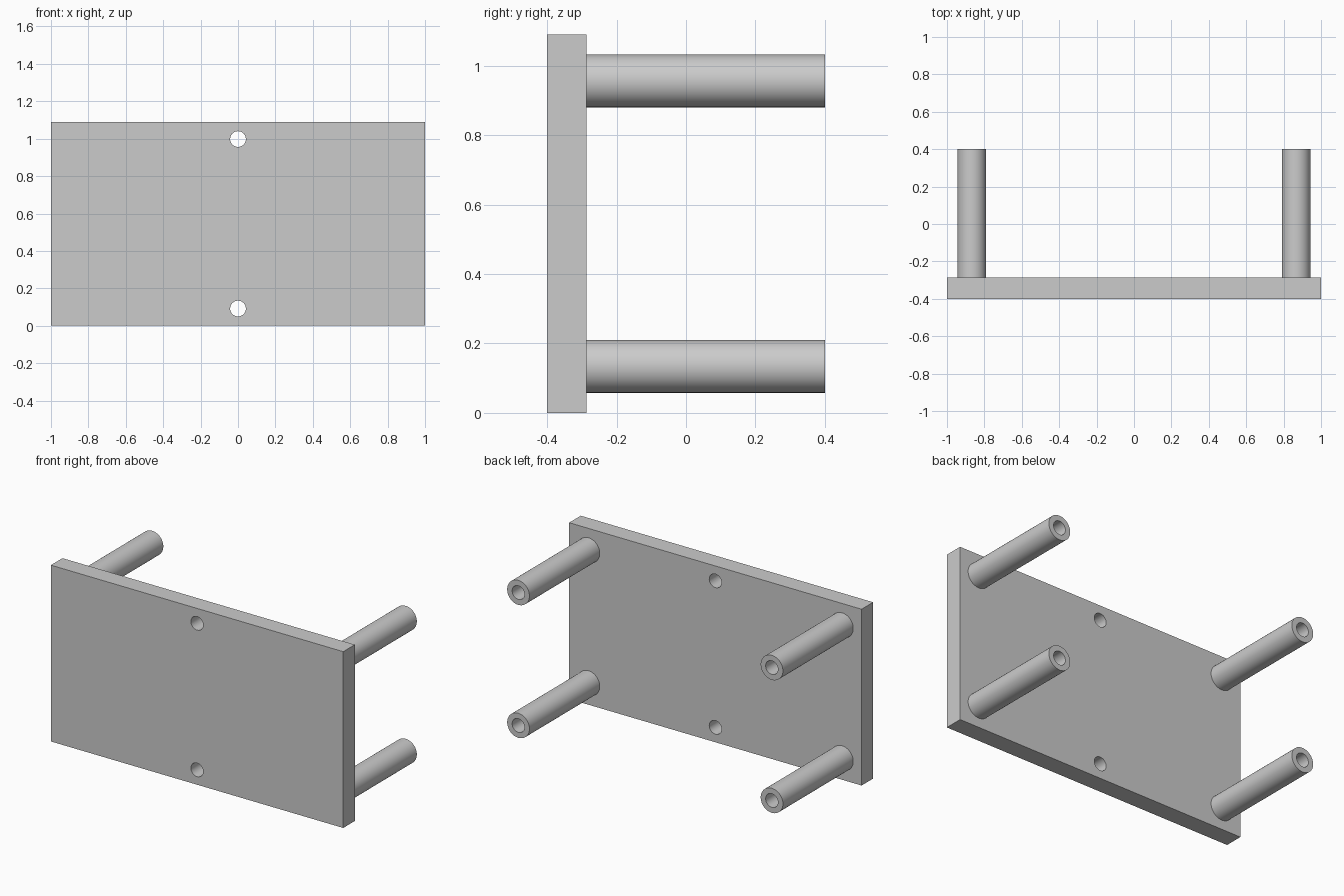
import bpy
import math
from mathutils import Matrix

cube = bpy.data.objects.get("Cube")
if cube:
    bpy.data.objects.remove(cube, do_unlink=True)

WIDTH, HEIGHT = 2.0, 1.09
FRONT, PLATE_BACK, POST_END = -0.40, -0.287, 0.40
POST_R, BORE_R = 0.076, 0.042
POST_X, POST_DZ, HOLE_DZ = 0.867, 0.411, 0.453
MID_Z = HEIGHT / 2

grey = bpy.data.materials.new("plain grey")
grey.use_nodes = True
colour = (0.6, 0.6, 0.6, 1)
grey.diffuse_color = colour
grey.node_tree.nodes["Principled BSDF"].inputs["Base Color"].default_value = colour


def rod(name, radius, x, z, y0, y1):
    """Cylinder running along y from y0 to y1."""
    bpy.ops.mesh.primitive_cylinder_add(vertices=64, radius=radius, depth=y1 - y0)
    ob = bpy.context.object
    ob.name = name
    ob.data.transform(Matrix.Rotation(math.pi / 2, 4, "X"))
    ob.location = (x, (y0 + y1) / 2, z)
    ob.data.materials.append(grey)
    return ob


def drill(target, x, z, y0, y1):
    """Cut a round hole along y out of the target."""
    cutter = rod(target.name + "_cutter", BORE_R, x, z, y0, y1)
    cutter.hide_render = True
    mod = target.modifiers.new("hole", "BOOLEAN")
    mod.operation = "DIFFERENCE"
    mod.solver = "EXACT"
    mod.object = cutter
    bpy.ops.object.select_all(action="DESELECT")
    target.select_set(True)
    bpy.context.view_layer.objects.active = target
    bpy.ops.object.modifier_apply(modifier=mod.name)
    bpy.data.objects.remove(cutter, do_unlink=True)
    bpy.ops.object.shade_smooth_by_angle(angle=math.radians(30))


# Flat plate with two through holes
bpy.ops.mesh.primitive_cube_add(size=1)
plate = bpy.context.object
plate.name = "plate"
plate.data.transform(Matrix.Diagonal((WIDTH, PLATE_BACK - FRONT, HEIGHT, 1)))
plate.location = (0, (FRONT + PLATE_BACK) / 2, MID_Z)
plate.data.materials.append(grey)
bpy.context.view_layer.update()
for side in (-1, 1):
    drill(plate, 0, MID_Z + side * HOLE_DZ, FRONT - 0.1, PLATE_BACK + 0.1)

# Four bored posts standing off the back of the plate
for x, side_name in ((POST_X, "left"), (-POST_X, "right")):
    for side, level in ((1, "upper"), (-1, "lower")):
        z = MID_Z + side * POST_DZ
        post = rod(f"{level}_{side_name}_post", POST_R, x, z, PLATE_BACK, POST_END)
        drill(post, x, z, PLATE_BACK - 0.1, POST_END + 0.1)
